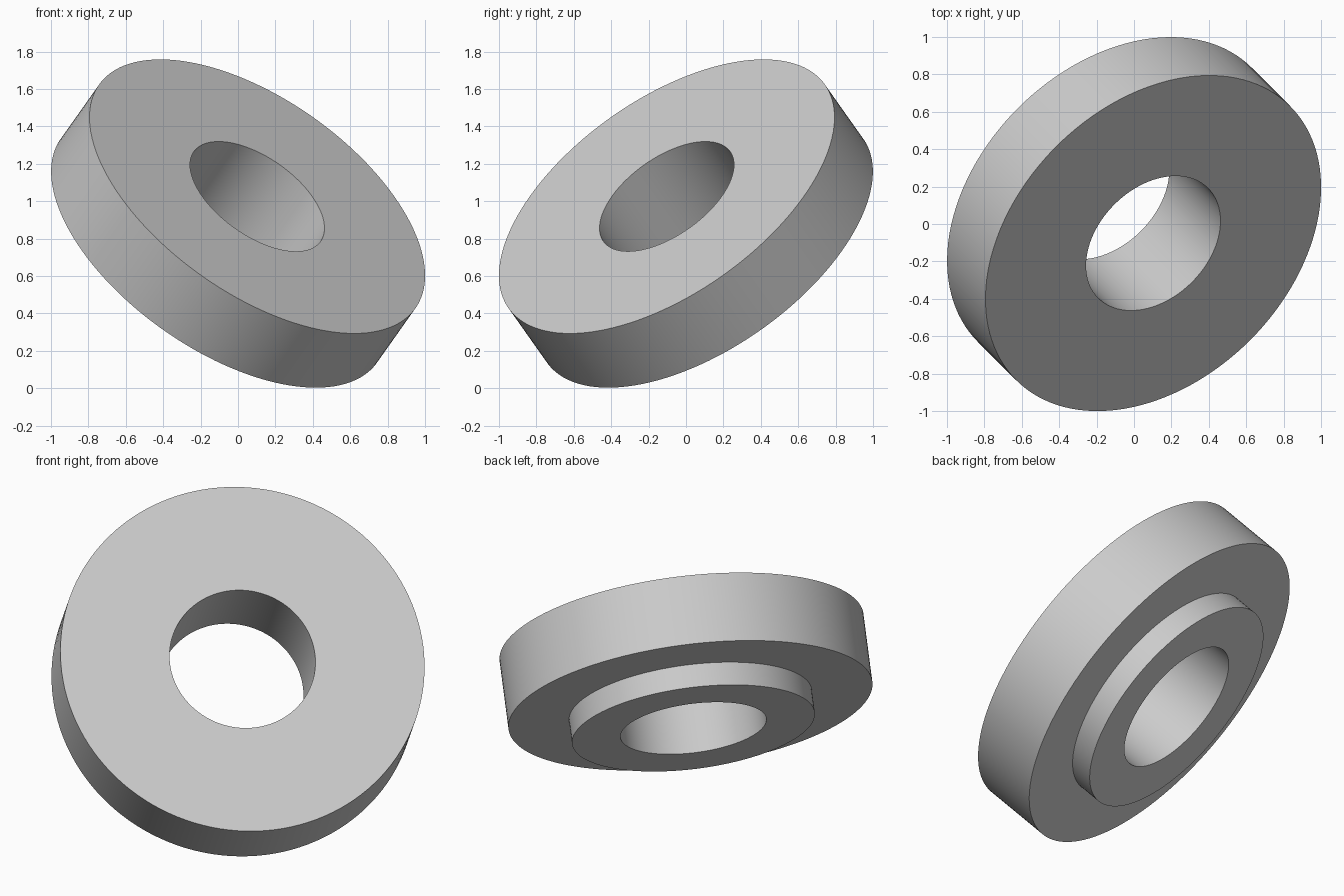
import bpy
import math
from mathutils import Vector

cube = bpy.data.objects.get("Cube")
if cube:
    bpy.data.objects.remove(cube, do_unlink=True)

SEGMENTS = 128
RIM, HUB, BORE = 1.036, 0.691, 0.415
THICK, HUB_DEPTH = 0.41, 0.137
AXIS = Vector((0.5, -0.5, math.sqrt(0.5)))
FACE_CENTRE = Vector((0.103, -0.103, 1.026))

# Single grey material
grey = bpy.data.materials.new("plain grey")
grey.use_nodes = True
colour = (0.6, 0.6, 0.6, 1)
grey.diffuse_color = colour
grey.node_tree.nodes["Principled BSDF"].inputs["Base Color"].default_value = colour

# Closed section (radius, height) turned around the axis: disc, rear hub, through bore
section = [(BORE, 0), (RIM, 0), (RIM, -THICK), (HUB, -THICK),
           (HUB, -THICK - HUB_DEPTH), (BORE, -THICK - HUB_DEPTH)]
n = len(section)
verts = []
faces = []
for s in range(SEGMENTS):
    angle = 2 * math.pi * s / SEGMENTS
    verts += [(r * math.cos(angle), r * math.sin(angle), z) for r, z in section]
    here, there = s * n, (s + 1) % SEGMENTS * n
    for i in range(n):
        j = (i + 1) % n
        faces.append((here + i, here + j, there + j, there + i))

mesh = bpy.data.meshes.new("flanged_ring")
mesh.from_pydata(verts, [], faces)
mesh.flip_normals()
mesh.materials.append(grey)
ring = bpy.data.objects.new("flanged_ring", mesh)
bpy.context.collection.objects.link(ring)

# Tilt the ring onto its axis
ring.rotation_euler = AXIS.to_track_quat('Z', 'Y').to_euler()
ring.location = FACE_CENTRE

bpy.ops.object.select_all(action='DESELECT')
ring.select_set(True)
bpy.context.view_layer.objects.active = ring
bpy.ops.object.mode_set(mode='EDIT')
bpy.ops.mesh.select_all(action='SELECT')
bpy.ops.mesh.normals_make_consistent(inside=False)
bpy.ops.object.mode_set(mode='OBJECT')
bpy.ops.object.shade_smooth_by_angle(angle=math.radians(30))
